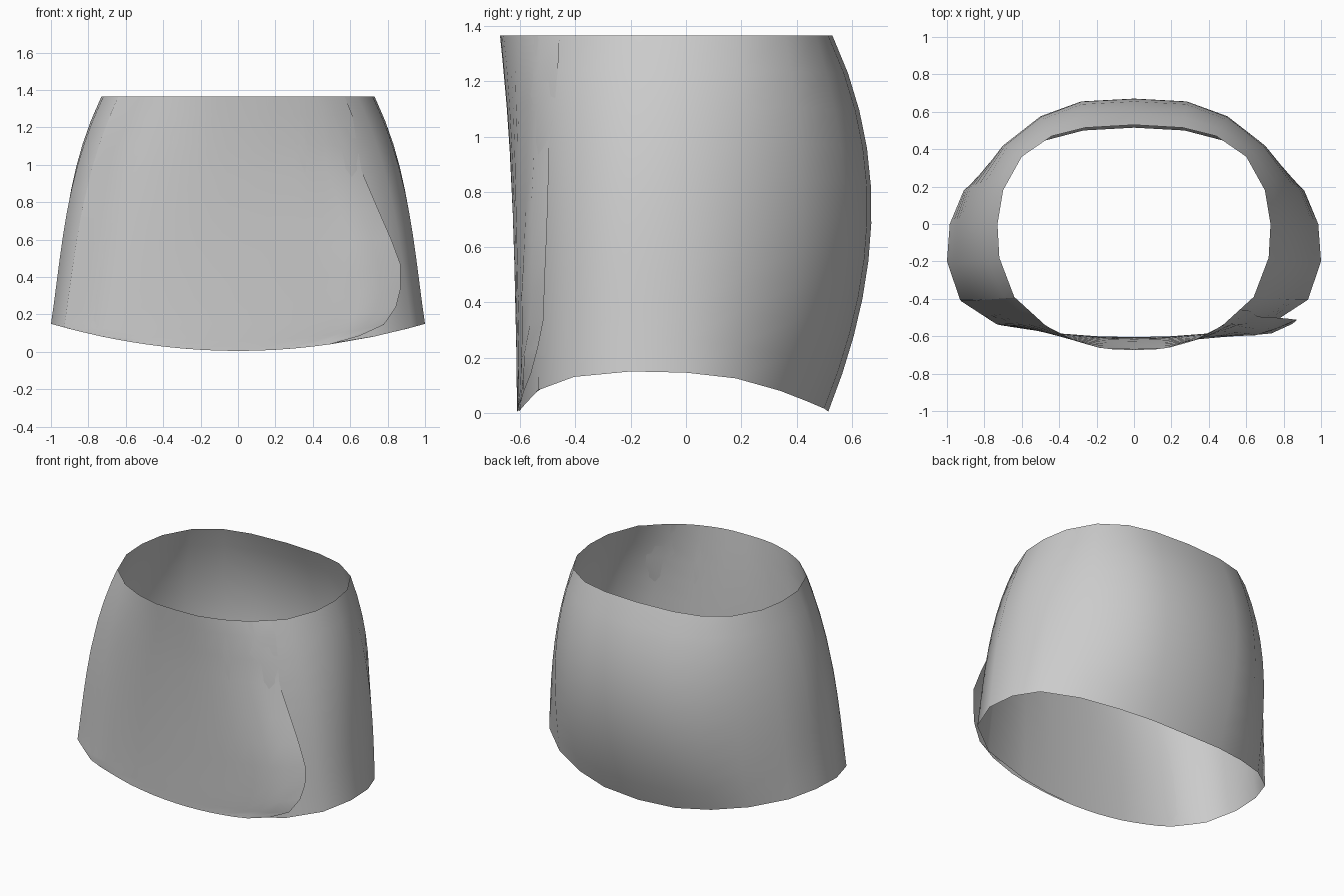
import bpy

if "Cube" in bpy.data.objects:
    bpy.data.objects.remove(bpy.data.objects["Cube"])

TOP = 1.365
# Half cross-sections, front centre to back centre, at four heights
RINGS = [
    [(0, -.605), (.2, -.60), (.4, -.585), (.73, -.535), (.93, -.405), (1, -.2),
     (.985, 0), (.91, .18), (.72, .34), (.5, .44), (.27, .5), (0, .515)],
    [(0, -.615), (.17, -.612), (.38, -.595), (.67, -.535), (.86, -.405), (.935, -.21),
     (.93, 0), (.87, .2), (.7, .42), (.5, .57), (.28, .645), (0, .66)],
    [(0, -.635), (.16, -.632), (.36, -.61), (.6, -.535), (.78, -.4), (.86, -.2),
     (.865, 0), (.81, .2), (.68, .41), (.49, .56), (.28, .64), (0, .655)],
    [(0, -.67), (.16, -.665), (.32, -.62), (.47, -.545), (.64, -.39), (.72, -.18),
     (.73, 0), (.7, .18), (.6, .36), (.44, .47), (.26, .515), (0, .53)],
]
KEYS = [0, .4, .7, 1]


def hem(x):
    return .005 + .145 * x * x


def height(x, t):
    return hem(x) + t * (TOP - hem(x))


def half_ring(t):
    """Cubic blend of the key cross-sections at height fraction t."""
    w = []
    for i, a in enumerate(KEYS):
        p = 1
        for j, b in enumerate(KEYS):
            if i != j:
                p *= (t - b) / (a - b)
        w.append(p)
    return [tuple(sum(w[k] * RINGS[k][i][c] for k in range(4)) for c in (0, 1))
            for i in range(12)]


def front_y(x, t):
    pts = half_ring(t)[:6]
    for (x0, y0), (x1, y1) in zip(pts, pts[1:]):
        if abs(x) <= x1:
            return y0 + (y1 - y0) * (abs(x) - x0) / (x1 - x0)
    return pts[-1][1]


def grid(name, rows, closed):
    n = len(rows[0])
    faces = []
    for r in range(len(rows) - 1):
        for c in range(n if closed else n - 1):
            d = (c + 1) % n
            faces.append((r * n + c, r * n + d, (r + 1) * n + d, (r + 1) * n + c))
    mesh = bpy.data.meshes.new(name)
    mesh.from_pydata([p for row in rows for p in row], [], faces)
    mesh.shade_smooth()
    ob = bpy.data.objects.new(name, mesh)
    bpy.context.collection.objects.link(ob)
    return ob


# Skirt body: open tube with a curved hem
rows = []
for k in range(11):
    t = k / 10
    half = half_ring(t)
    ring = half + [(-x, y) for x, y in half[-2:0:-1]]
    rows.append([(x, y, height(x, t)) for x, y in ring])
grid("skirt_body", rows, True)

# Wrap panel: front overlap whose free edge lifts off the right side
EDGE = [(.49, -.597, .04), (.65, -.585, .085), (.78, -.56, .145), (.845, -.535, .24),
        (.87, -.515, .34), (.87, -.512, .465), (.82, -.506, .6), (.75, -.5, .76),
        (.66, -.495, .97), (.635, -.475, 1.12), (.61, -.462, 1.27)]
rows = []
for xe, ye, ze in EDGE:
    t = max(0, (ze - hem(xe)) / (TOP - hem(xe)))
    left = -half_ring(t)[4][0]
    dy, dz = ye - front_y(xe, t), ze - height(xe, t)
    row = []
    for c in range(17):
        s = c / 16
        x = left + (xe - left) * s
        b = s ** 5
        row.append((x, front_y(x, t) - .004 * (1 - b) + dy * b, height(x, t) + dz * b))
    rows.append(row)
# close the panel up to the waist
x0 = -half_ring(1)[4][0]
rows.append([(x, front_y(x, 1) - .004, TOP)
             for x in (x0 + (.57 - x0) * c / 16 for c in range(17))])
grid("wrap_panel", rows, False)
